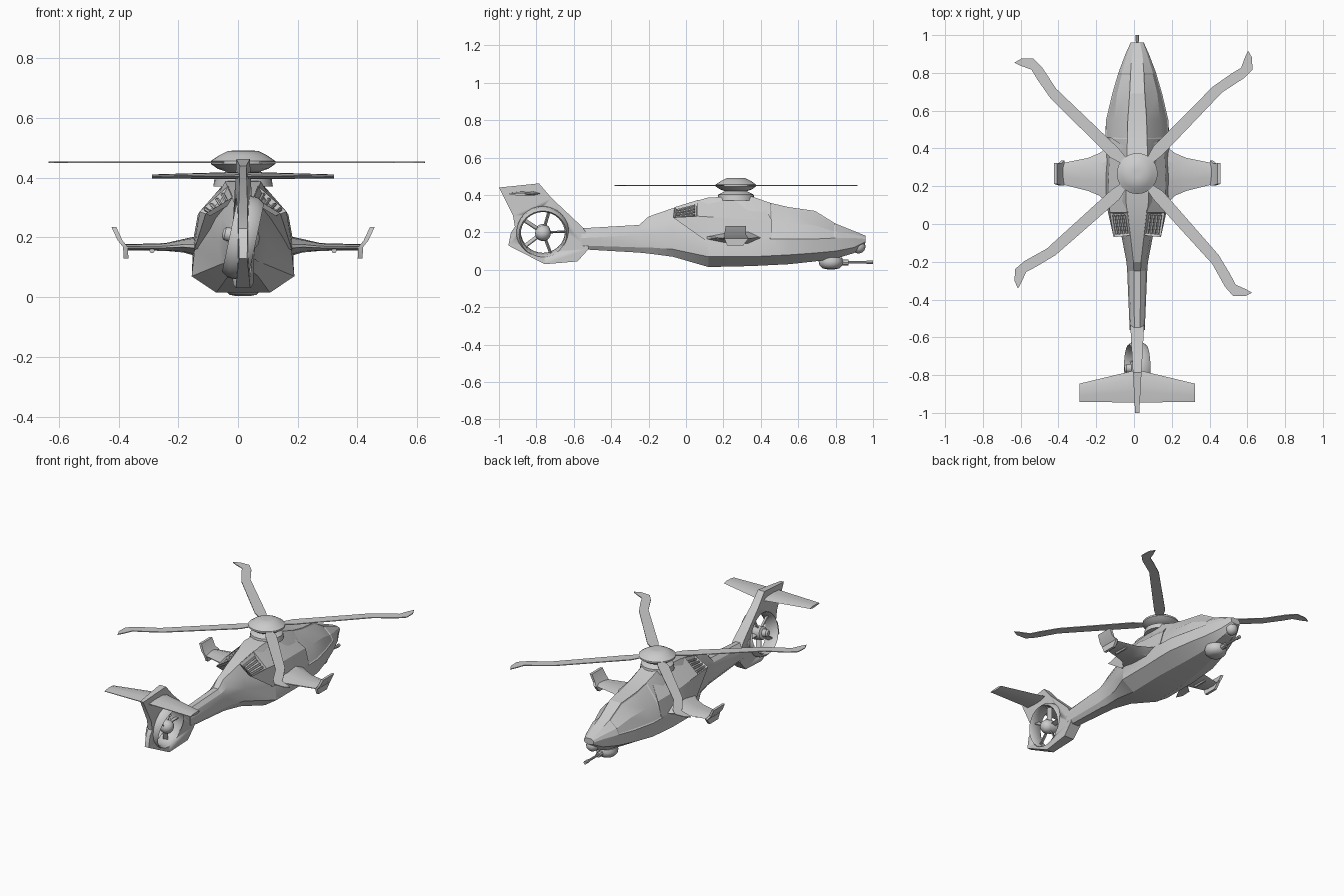
import bpy, bmesh
from math import pi, sin, cos, radians
from mathutils import Vector, Matrix

if "Cube" in bpy.data.objects:
    bpy.data.objects.remove(bpy.data.objects["Cube"])

CX = 0.017  # centre line of the airframe


def finish(name, bm, angle=25):
    bmesh.ops.recalc_face_normals(bm, faces=bm.faces[:])
    me = bpy.data.meshes.new(name)
    bm.to_mesh(me)
    bm.free()
    ob = bpy.data.objects.new(name, me)
    ob.location.x = CX
    bpy.context.collection.objects.link(ob)
    bpy.ops.object.select_all(action='DESELECT')
    ob.select_set(True)
    bpy.context.view_layer.objects.active = ob
    bpy.ops.object.shade_smooth_by_angle(angle=radians(angle))
    return ob


def loft(rings, closed=False):
    bm = bmesh.new()
    vs = [[bm.verts.new(p) for p in r] for r in rings]
    n = len(vs[0])
    pairs = list(zip(vs, vs[1:])) + ([(vs[-1], vs[0])] if closed else [])
    for a, b in pairs:
        for i in range(n):
            bm.faces.new((a[i], a[(i + 1) % n], b[(i + 1) % n], b[i]))
    if not closed:
        bm.faces.new(vs[0])
        bm.faces.new(vs[-1])
    bmesh.ops.recalc_face_normals(bm, faces=bm.faces[:])
    return bm


def lathe(name, profile, mat, n=24, closed=False, angle=35):
    rings = [[mat @ Vector((r * cos(2 * pi * i / n), r * sin(2 * pi * i / n), h)) for i in range(n)]
             for r, h in profile]
    return finish(name, loft(rings, closed), angle)


def rod(name, a, b, r, n=8):
    a, b = Vector(a), Vector(b)
    m = Matrix.Translation(a) @ (b - a).to_track_quat('Z', 'Y').to_matrix().to_4x4()
    return lathe(name, [(r, 0), (r, (b - a).length)], m, n)


def foil(name, sections, s=1):
    # hexagonal aerofoil sections: x, rear y, front y, z, thickness
    rings = []
    for x, y0, y1, z, t in sections:
        c = y1 - y0
        rings.append([(s * x, y0 + c * u, z + t * w) for u, w in
                      ((0, .1), (.35, .42), (.75, .5), (1, 0), (.75, -.5), (.35, -.42), (0, -.1))])
    return finish(name, loft(rings))


# fuselage: station y, then (half width, z) from keel to spine
stations = [
    (.96, (.015, .145), (.03, .15), (.035, .165), (.03, .175), (.015, .182)),
    (.90, (.03, .09), (.06, .12), (.062, .17), (.052, .19), (.028, .207)),
    (.80, (.04, .06), (.095, .10), (.10, .17), (.083, .205), (.035, .247)),
    (.69, (.05, .045), (.13, .09), (.132, .165), (.11, .24), (.04, .315)),
    (.55, (.07, .03), (.165, .08), (.165, .165), (.125, .25), (.05, .335)),
    (.45, (.08, .025), (.17, .075), (.168, .165), (.13, .26), (.052, .358)),
    (.35, (.09, .02), (.172, .07), (.165, .165), (.135, .265), (.055, .393)),
    (.12, (.09, .015), (.172, .07), (.162, .165), (.13, .265), (.06, .387)),
    (-.07, (.05, .07), (.075, .11), (.082, .19), (.07, .265), (.035, .33)),
    (-.20, (.03, .087), (.052, .12), (.057, .19), (.045, .24), (.02, .285)),
    (-.25, (.03, .092), (.048, .12), (.053, .185), (.042, .22), (.018, .24)),
    (-.56, (.02, .11), (.036, .13), (.04, .17), (.033, .20), (.015, .222)),
]
bm = loft([[(w, y, z) for w, z in h] + [(-w, y, z) for w, z in h[::-1]] for y, *h in stations])
panes = [f for f in bm.faces
         if .45 < f.calc_center_median().y < .8 and f.calc_center_median().z > .18
         and abs(f.calc_center_median().x) > .03]
bmesh.ops.inset_region(bm, faces=panes, thickness=.008, depth=-.004)
finish("fuselage", bm, 20)

for s, side in ((1, "right"), (-1, "left")):
    # engine fairing with recessed exhaust opening and slats
    rows = [
        ((.05, .40, .365), (.14, .46, .265), (.165, .46, .17), (.04, .46, .17)),
        ((.055, .25, .390), (.152, .25, .275), (.172, .25, .165), (.04, .25, .165)),
        ((.05, .06, .372), (.145, .06, .287), (.168, .16, .163), (.04, .16, .165)),
        ((.035, -.06, .335), (.125, -.07, .28), (.163, .10, .16), (.04, .08, .17)),
    ]
    rows = [[Vector((s * x, y, z)) for x, y, z in r] for r in rows]
    bm = loft(rows)
    mouth = [f for f in bm.faces
             if abs(f.calc_center_median().y) < .03 and f.calc_center_median().z > .3]
    bmesh.ops.inset_individual(bm, faces=mouth, thickness=.012, depth=-.018)
    finish("engine_fairing_" + side, bm, 15)
    for i in range(4):
        u = .2 + .2 * i
        a, b = rows[3][0].lerp(rows[3][1], u), rows[2][0].lerp(rows[2][1], u)
        drop = Vector((0, 0, -.009))
        rod("exhaust_slat_" + side, a.lerp(b, .1) + drop, a.lerp(b, .9) + drop, .007, 6)

    # stub wing, winglet and store pylon
    foil("stub_wing_" + side, [(.14, .09, .42, .17, .075), (.20, .15, .375, .172, .045),
                               (.26, .175, .35, .168, .026), (.40, .21, .322, .167, .02)], s)
    rings = [[(s * (x - .008), y0, z), (s * (x + .008), y0, z),
              (s * (x + .008), y1, z), (s * (x - .008), y1, z)]
             for x, y0, y1, z in ((.392, .22, .305, .13), (.394, .205, .335, .168),
                                  (.412, .205, .32, .19), (.433, .212, .322, .235))]
    finish("winglet_" + side, loft(rings))
    rod("store_pylon_" + side, (s * .305, .22, .156), (s * .305, .31, .156), .009, 6)

    # horizontal tailplane half
    foil("tailplane_" + side, [(0, -.945, -.772, .408, .024), (.305, -.942, -.845, .404, .014)], s)

# tail fin, thinning evenly towards the rear
outline = [(-1, .44), (-.786, .462), (-.72, .385), (-.55, .225), (-.52, .17), (-.52, .112),
           (-.58, .045), (-.755, .03), (-.95, .13), (-.936, .2), (-.915, .23), (-.925, .29)]
fin = finish("tail_fin", loft([[(s * (.011 + .055 * (y + 1)), y, z) for y, z in outline]
                               for s in (-1, 1)]))

# canted fan: local z axis lies along x, tilted about y
fan = (Matrix.Translation((0, -.765, .2)) @ Matrix.Rotation(radians(12), 4, 'Y')
       @ Matrix.Rotation(pi / 2, 4, 'Y'))
cutter = lathe("fan_cutter", [(.124, -.15), (.124, .15)], fan, 32)
cutter.hide_render = True
mod = fin.modifiers.new("duct", 'BOOLEAN')
mod.operation = 'DIFFERENCE'
mod.object = cutter
bpy.context.view_layer.objects.active = fin
bpy.ops.object.modifier_apply(modifier="duct")
bpy.data.objects.remove(cutter)

lathe("fan_duct", [(.118, -.03), (.127, -.045), (.142, -.022), (.142, .022), (.127, .045), (.118, .03)],
      fan, 32, True)
lathe("fan_hub", [(.012, -.07), (.022, -.062), (.024, -.035), (.04, -.03), (.042, .025),
                  (.03, .045), (.012, .055)], fan, 20)
for i in range(5):
    m = fan @ Matrix.Rotation(2 * pi * i / 5 + .35, 4, 'Z') @ Matrix.Translation((.078, 0, 0)) \
        @ Matrix.Rotation(radians(65), 4, 'X') @ Matrix.Diagonal((.085, .03, .006, 1))
    bm = bmesh.new()
    bmesh.ops.create_cube(bm, size=1, matrix=m)
    finish("fan_blade", bm)

# rotor mast and hub
HY = .267
hub = Matrix.Translation((0, HY, 0))
lathe("rotor_mast", [(.10, .37), (.095, .402), (.075, .412), (.04, .43)], hub)
lathe("rotor_hub", [(.05, .418), (.085, .43), (.108, .446), (.108, .456), (.08, .475),
                    (.05, .49), (.02, .491)], hub, 28)

# four swept-tip blades, the rear pair set slightly back
blade = [(.04, .06), (.085, .143), (.40, .46), (.50, .53), (.55, .56), (.57, .615), (.587, .651),
         (.608, .614), (.610, .55), (.565, .505), (.45, .43), (.13, .095), (.06, .04)]
for ang in (0, 90, 176, 266):
    m = hub @ Matrix.Rotation(radians(ang), 4, 'Z')
    finish("rotor_blade", loft([[m @ Vector((x, y, z)) for x, y in blade] for z in (.449, .454)]))

# nose sensor ball and collar
lathe("nose_sensor", [(.038 * sin(pi * (i + .15) / 8.3), -.038 * cos(pi * (i + .15) / 8.3))
                      for i in range(9)], Matrix.Translation((0, .922, .125)), 16)

# chin turret and gun
lathe("gun_turret", [(.02, .003), (.045, .008), (.062, .025), (.066, .045), (.06, .065)],
      Matrix.Translation((0, .775, 0)), 20)
rod("gun_cradle", (0, .79, .04), (0, .87, .04), .016)
rod("gun_barrel", (0, .86, .04), (0, .975, .04), .007)
rod("gun_muzzle", (0, .965, .04), (0, 1.0, .04), .010)
